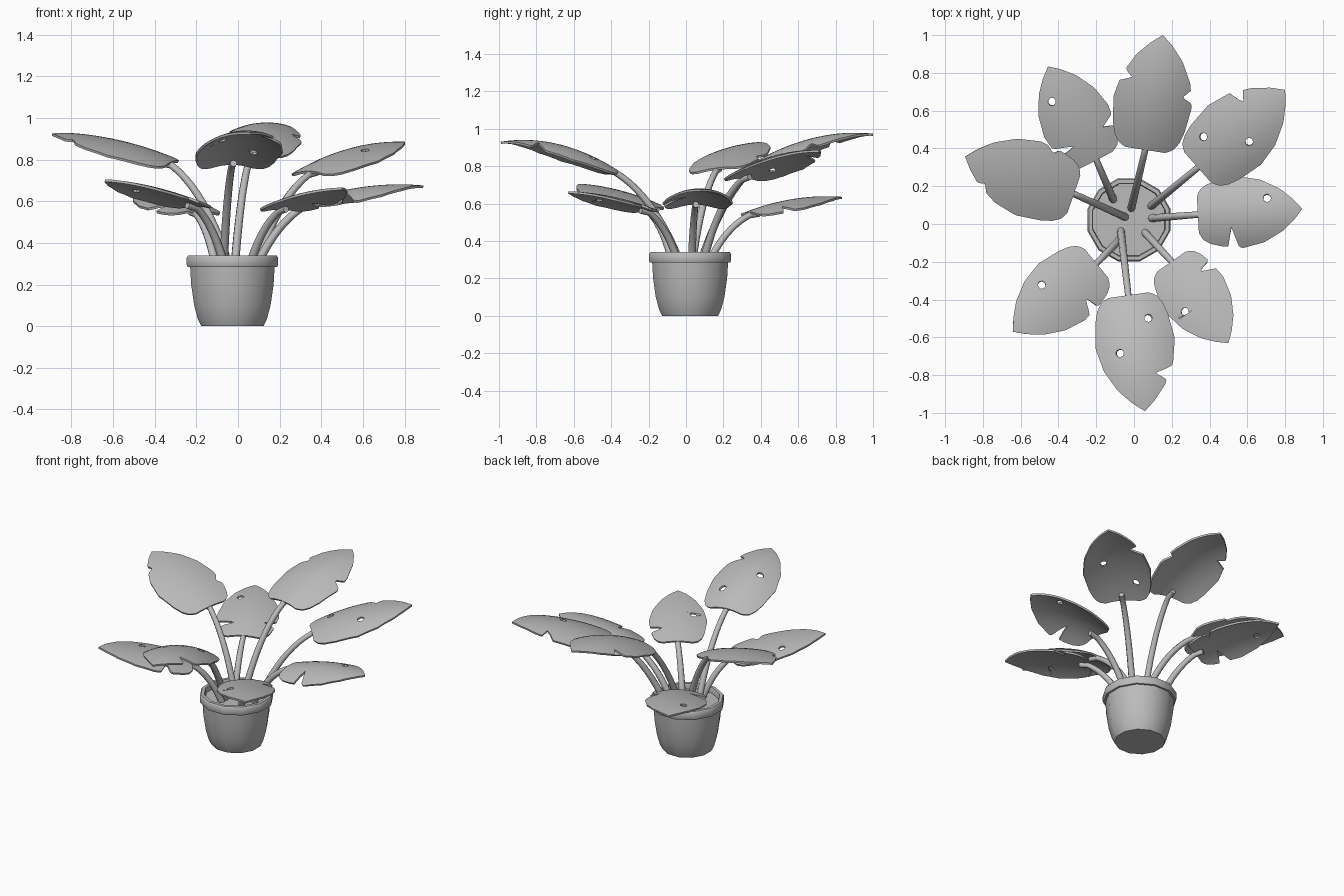
import bpy, bmesh, math
from mathutils import Vector

if "Cube" in bpy.data.objects:
    bpy.data.objects.remove(bpy.data.objects["Cube"], do_unlink=True)

# One plain grey for the whole plant
grey = bpy.data.materials.new("plain_grey")
grey.use_nodes = True
colour = (0.5, 0.5, 0.5, 1)
grey.diffuse_color = colour
grey.node_tree.nodes["Principled BSDF"].inputs["Base Color"].default_value = colour

POT = Vector((-0.027, 0.022, 0))
ROWS, COLS = 48, 12
HOLE = 0.021
# Half width of a leaf along its length, as parts of the length
PROFILE = [(0, 0.17), (0.03, 0.235), (0.1, 0.28), (0.2, 0.31), (0.42, 0.338),
           (0.62, 0.295), (0.8, 0.2), (0.92, 0.095), (1, 0)]


def finish(obj, angle):
    """Turn an object into a plain mesh with smooth faces and sharp edges."""
    bpy.ops.object.select_all(action="DESELECT")
    obj.select_set(True)
    bpy.context.view_layer.objects.active = obj
    bpy.ops.object.convert(target="MESH")
    obj = bpy.context.object
    if not obj.data.materials:
        obj.data.materials.append(grey)
    bpy.ops.object.shade_smooth_by_angle(angle=math.radians(angle))
    return obj


def mesh_object(name, bm):
    bmesh.ops.remove_doubles(bm, verts=bm.verts, dist=0.0005)
    loose = [v for v in bm.verts if not v.link_faces]
    bmesh.ops.delete(bm, geom=loose, context="VERTS")
    mesh = bpy.data.meshes.new(name)
    bm.to_mesh(mesh)
    bm.free()
    obj = bpy.data.objects.new(name, mesh)
    bpy.context.collection.objects.link(obj)
    return obj


def lathe(name, profile, sides=12):
    """Spin a list of (radius, height) around the pot's axis."""
    bm = bmesh.new()
    rings = []
    for r, z in profile:
        ring = []
        for k in range(sides):
            a = math.tau * (k + 0.5) / sides
            ring.append(bm.verts.new(POT + Vector((r * math.cos(a), r * math.sin(a), z))))
        rings.append(ring)
    for low, high in zip(rings, rings[1:]):
        for k in range(sides):
            n = (k + 1) % sides
            bm.faces.new((low[k], low[n], high[n], high[k]))
    bm.faces.new(rings[0][::-1])
    bm.faces.new(rings[-1])
    return finish(mesh_object(name, bm), 35)


def half_width(t, side, notches):
    """Leaf width at t, pinched where a notch bites into this side."""
    for (t0, w0), (t1, w1) in zip(PROFILE, PROFILE[1:]):
        if t <= t1:
            w = w0 + (w1 - w0) * (t - t0) / (t1 - t0)
            break
    for at, notch_side, depth in notches:
        if notch_side == side:
            reach = 0.07 if t > at else 0.035
            w *= 1 - depth * max(0, 1 - abs(t - at) / reach)
    return w


def leaf(name, base, tip, arch, droop, roll, notches, holes):
    """A thin arched blade with side notches and round holes."""
    base, tip = Vector(base), Vector(tip)
    run = (tip - base).to_2d()
    length = run.length
    ahead = run.normalized()
    left = Vector((-ahead.y, ahead.x))

    # Flat grid in (along, across)
    grid = {}
    for i in range(ROWS + 1):
        t = i / ROWS
        for j in range(COLS + 1):
            v = 2 * j / COLS - 1
            w = half_width(t, 1 if v > 0 else -1, notches)
            grid[i, j] = Vector((t, v * w)) * length

    # Open each hole around the nearest inner grid point
    gone = set()
    inner = [(i, j) for i in range(2, ROWS - 1) for j in range(2, COLS - 1)]
    for hole in holes:
        centre = Vector(hole) * length
        ci, cj = min(inner, key=lambda key: (grid[key] - centre).length)
        gone.add((ci, cj))
        for di in (-1, 0, 1):
            for dj in (-1, 0, 1):
                if di or dj:
                    grid[ci + di, cj + dj] = centre + HOLE * Vector((di, dj)).normalized()

    # Bend the grid into place
    bm = bmesh.new()
    verts = {}
    for key, p in grid.items():
        t, s = p.x / length, p.y / (length * 0.338)
        xy = base.to_2d() + ahead * p.x + left * p.y
        z = base.z + (tip.z - base.z) * t + arch * 4 * t * (1 - t) - droop * s * s + roll * s
        verts[key] = bm.verts.new((xy.x, xy.y, z))
    for i in range(ROWS):
        for j in range(COLS):
            keys = [(i, j), (i + 1, j), (i + 1, j + 1), (i, j + 1)]
            if not gone.intersection(keys):
                bm.faces.new([verts[k] for k in keys])
    obj = mesh_object(name, bm)
    solid = obj.modifiers.new("thickness", "SOLIDIFY")
    solid.thickness = 0.012
    solid.offset = 0
    finish(obj, 40)


def stem(name, root, base, tip):
    """A tapering tube that rises steeply and leans out to its leaf."""
    start = Vector((*root, 0.28))
    end = Vector(base) - Vector((0, 0, 0.012))
    lean = start + (end - start) * 0.4
    lean.z = start.z + (end.z - start.z) * 0.74
    path = []
    for k in range(11):
        u = k / 10
        path.append(start * (1 - u) ** 2 + lean * 2 * u * (1 - u) + end * u * u)
    path.append(end + (Vector(tip) - Vector(base)) * 0.1)
    curve = bpy.data.curves.new(name, "CURVE")
    curve.dimensions = "3D"
    curve.bevel_depth = 0.02
    curve.bevel_resolution = 2
    curve.use_fill_caps = True
    line = curve.splines.new("POLY")
    line.points.add(len(path) - 1)
    for k, p in enumerate(path):
        line.points[k].co = (*p, 1)
        line.points[k].radius = 1.05 - 0.02 * k
    obj = bpy.data.objects.new(name, curve)
    bpy.context.collection.objects.link(obj)
    finish(obj, 50)


# Pot with a thick rim, and the soil inside it
lathe("pot", [(0.155, 0), (0.172, 0.035), (0.19, 0.1), (0.205, 0.2), (0.21, 0.285),
              (0.223, 0.285), (0.227, 0.295), (0.227, 0.33), (0.22, 0.34),
              (0.2, 0.34), (0.196, 0.33), (0.196, 0.3)])
lathe("soil", [(0.195, 0.295), (0.195, 0.305)])

# name, stem root, leaf base, leaf tip, (arch, droop, roll), notches (t, side, depth), holes (t, s)
LEAVES = [
    ("left", (0.085, 0.03), (0.34, 0.05, 0.6), (0.89, 0.08, 0.67), (0.03, 0.06, 0),
     [(0.31, -1, 0.6)], [(0.67, 0.12)]),
    ("back_left", (0.085, 0.09), (0.34, 0.3, 0.74), (0.8, 0.71, 0.88), (0.04, 0.05, 0),
     [(0.66, 1, 0.45)], [(0.21, 0.165), (0.475, -0.126)]),
    ("back", (-0.016, 0.077), (0.06, 0.395, 0.83), (0.153, 1, 0.968), (0.05, 0.06, 0),
     [(0.6, 1, 0.33), (0.49, -1, 0.25)], []),
    ("back_right", (-0.106, 0.12), (-0.2, 0.34, 0.55), (-0.455, 0.834, 0.63), (0.03, 0.04, 0),
     [(0.21, 1, 0.62), (0.25, -1, 0.38)], [(0.685, 0.12)]),
    ("right", (-0.04, 0.034), (-0.32, 0.16, 0.785), (-0.894, 0.357, 0.92), (0.03, 0.03, -0.025),
     [(0.76, 1, 0.28), (0.28, -1, 0.15)], []),
    ("front_right", (-0.063, -0.07), (-0.2, -0.21, 0.58), (-0.64, -0.57, 0.7), (0.02, 0.03, 0),
     [(0.28, 1, 0.45)], [(0.52, -0.167)]),
    ("front", (-0.07, -0.03), (-0.03, -0.38, 0.78), (0.058, -0.99, 0.925), (0.06, 0.07, 0),
     [(0.69, 1, 0.5)], [(0.48, -0.14), (0.217, 0.14)]),
    ("front_left", (0.053, -0.04), (0.2, -0.2, 0.565), (0.5, -0.63, 0.66), (0.02, 0.03, 0),
     [(0.24, 1, 0.48)], [(0.49, -0.178)]),
]
for name, root, base, tip, bend, notches, holes in LEAVES:
    stem(name + "_stem", root, base, tip)
    leaf(name + "_leaf", base, tip, *bend, notches, holes)
